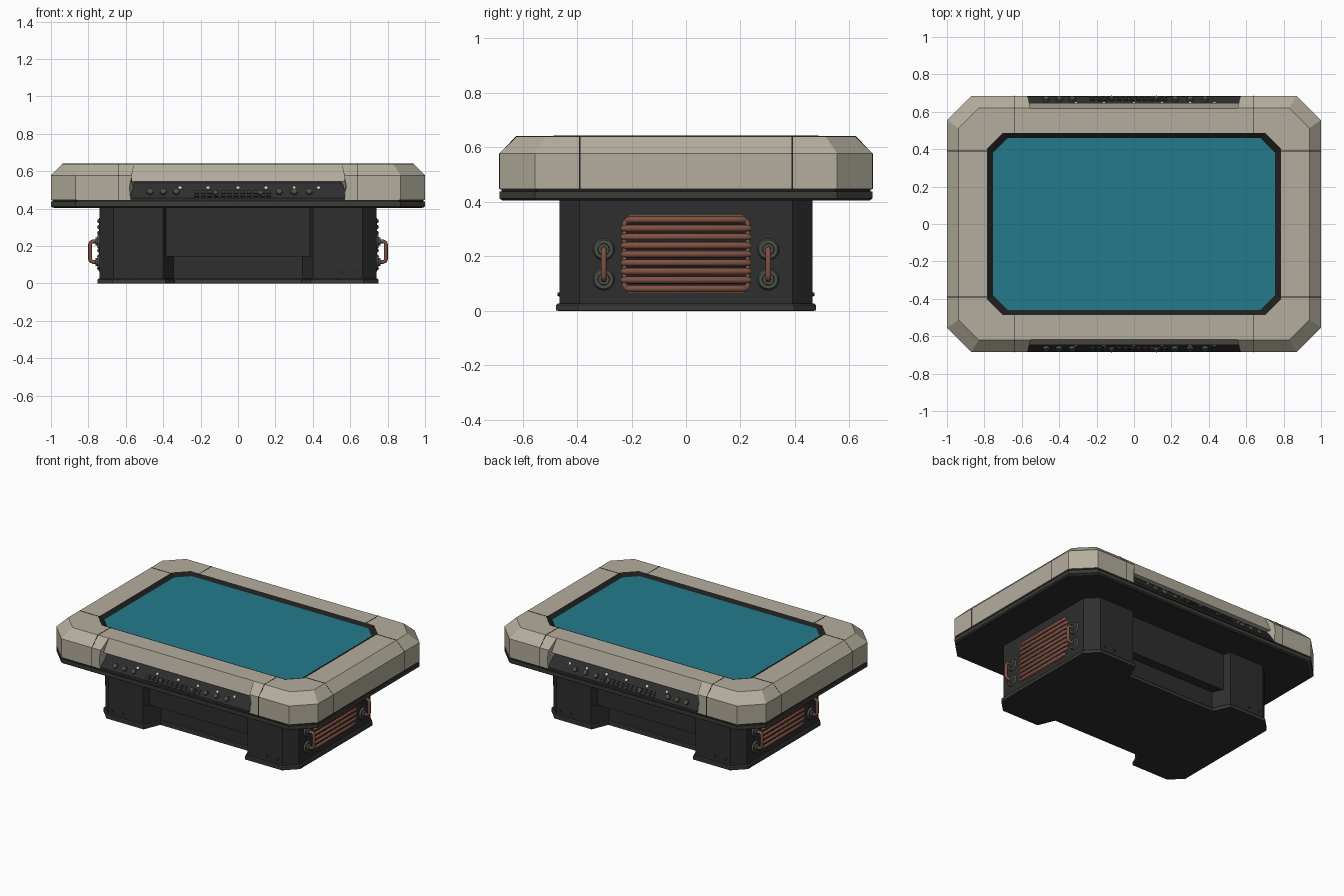
import bpy, bmesh, math
from mathutils import Vector, Matrix

if "Cube" in bpy.data.objects:
    bpy.data.objects.remove(bpy.data.objects["Cube"])


def material(name, r, g, b):
    lin = [((c / 255 + 0.055) / 1.055) ** 2.4 for c in (r, g, b)]
    m = bpy.data.materials.new(name)
    m.diffuse_color = (*lin, 1)
    m.use_nodes = True
    m.node_tree.nodes["Principled BSDF"].inputs["Base Color"].default_value = m.diffuse_color
    return m


CREAM = material("cream shell", 180, 174, 157)
TEAL = material("teal screen", 36, 122, 140)
DARK = material("dark body", 46, 46, 47)
RIM = material("grey green rim", 58, 60, 55)
BLACK = material("black gaps", 30, 30, 30)
COPPER = material("copper", 128, 82, 67)
COLLAR = material("collar grey", 76, 80, 72)
WHITE = material("white buttons", 215, 213, 203)


def finish(name, bm, mat, mirror=""):
    bmesh.ops.recalc_face_normals(bm, faces=bm.faces)
    me = bpy.data.meshes.new(name)
    bm.to_mesh(me)
    bm.free()
    ob = bpy.data.objects.new(name, me)
    bpy.context.collection.objects.link(ob)
    if mat:
        me.materials.append(mat)
    if mirror:
        mod = ob.modifiers.new("mirror", 'MIRROR')
        mod.use_axis = ["X" in mirror, "Y" in mirror, False]
        mod.use_mirror_merge = False
    return ob


def octagon(hx, hy, c, z):
    q = [(hx, hy - c), (hx - c, hy), (c - hx, hy), (-hx, hy - c)]
    return [(x, y, z) for x, y in q] + [(-x, -y, z) for x, y in q]


def loft(name, rings, mat, closed=False, mirror=""):
    """Skin rings of points; closed joins last ring to first, otherwise caps both."""
    bm = bmesh.new()
    vs = [[bm.verts.new(p) for p in r] for r in rings]
    n = len(vs[0])
    for a, b in zip(vs, vs[1:] + ([vs[0]] if closed else [])):
        for i in range(n):
            j = (i + 1) % n
            bm.faces.new((a[i], a[j], b[j], b[i]))
    if not closed:
        bm.faces.new(vs[0])
        bm.faces.new(vs[-1])
    return finish(name, bm, mat, mirror)


def add_disc(bm, pos, normal, r, depth, sides=12):
    m = Matrix.Translation(pos) @ Vector(normal).to_track_quat('Z', 'Y').to_matrix().to_4x4()
    bmesh.ops.create_cone(bm, cap_ends=True, segments=sides, radius1=r, radius2=r * 0.85,
                          depth=depth, matrix=m)


def tubes(name, paths, radius, mat):
    cu = bpy.data.curves.new(name, 'CURVE')
    cu.dimensions = '3D'
    cu.bevel_depth = radius
    cu.bevel_resolution = 2
    cu.use_fill_caps = True
    for path in paths:
        sp = cu.splines.new('POLY')
        sp.points.add(len(path) - 1)
        for p, co in zip(sp.points, path):
            p.co = (*co, 1)
    cu.materials.append(mat)
    ob = bpy.data.objects.new(name, cu)
    bpy.context.collection.objects.link(ob)


# --- table top: chamfered cream frame with a recess cut along front and back
frame = loft("top_frame", [octagon(1, .685, .13, .447), octagon(1, .685, .13, .577),
                           octagon(.938, .62, .108, .64), octagon(.785, .485, .085, .64),
                           octagon(.78, .48, .085, .447)], CREAM, closed=True)
section = [(-.8, .66), (-.612, .66), (-.646, .545), (-.59, .545), (-.59, .43), (-.8, .43)]
taper = lambda y: .60 if y < -.7 else .55 if y > -.62 else .575
cutter = loft("recess_cutter", [[(s * taper(y), y, z) for y, z in section] for s in (-1, 1)],
              None, mirror="Y")
cutter.hide_render = True
cutter.hide_viewport = False
cutter.display_type = 'WIRE'
cut = frame.modifiers.new("recess", 'BOOLEAN')
cut.operation = 'DIFFERENCE'
cut.object = cutter

# --- dark rim plate under the frame
loft("rim_gap", [octagon(.992, .677, .13, .436), octagon(.992, .677, .13, .448)], BLACK)
loft("rim_plate", [octagon(.99, .675, .13, .405), octagon(1, .685, .13, .412),
                   octagon(1, .685, .13, .437)], RIM)
loft("underside", [octagon(.985, .67, .13, .4035), octagon(.985, .67, .13, .406)], DARK)

# --- screen and its dark sloped surround
loft("screen_surround", [octagon(.786, .486, .085, .642), octagon(.752, .457, .08, .622),
                         octagon(.752, .457, .08, .60), octagon(.786, .486, .085, .60)],
     BLACK, closed=True)
loft("screen", [octagon(.755, .46, .08, .60), octagon(.755, .46, .08, .624)], TEAL)

# --- thin seams across the frame beams
for name, axis, edge, inner, at in (("long_beam_seam", 0, .685, .48, .637),
                                    ("short_beam_seam", 1, 1.0, .78, .39)):
    e = edge + .001
    prof = [(e, .447), (e, .577), (edge - .063, .6412), (inner, .6412), (inner, .447)]
    rings = [[(at + d, p, z) if axis == 0 else (p, at + d, z) for p, z in prof]
             for d in (-.002, .002)]
    loft(name, rings, BLACK, mirror="XY")

# --- sloped control panels in the recesses
loft("control_panel", [[(s * w, y, z) for w, y, z in
                        ((.585, -.682, .445), (.585, -.682, .458), (.56, -.63, .532),
                         (.55, -.60, .546), (.55, -.59, .445))] for s in (-1, 1)],
     DARK, mirror="Y")
A, B = Vector((0, -.682, .458)), Vector((0, -.63, .532))
NORMAL = Vector((0, -.074, .052)).normalized()


def on_panel(x, t):
    return A.lerp(B, t) + Vector((x, 0, 0))


knobs, keys, lamps = bmesh.new(), bmesh.new(), bmesh.new()
for x in (-.47, -.40, -.33, .22, .30, .38):
    add_disc(knobs, on_panel(x, .38), NORMAL, .019, .03)
for x in (-.12, .12):
    add_disc(knobs, on_panel(x, .3), NORMAL, .015, .03)
rot = NORMAL.to_track_quat('Z', 'X').to_matrix().to_4x4()
for i in range(12):
    for t in (.15, .38):
        m = Matrix.Translation(on_panel(-.22 + i * .035, t)) @ rot
        bmesh.ops.create_cube(keys, size=1, matrix=m @ Matrix.Diagonal((.014, .024, .016, 1)))
for x in (-.31, -.16, 0, .15, .30, .43):
    add_disc(lamps, on_panel(x, .68), NORMAL, .010, .012, 8)
finish("control_knobs", knobs, COLLAR, "Y")
finish("control_keys", keys, RIM, "Y")
finish("control_lamps", lamps, WHITE, "Y")


# --- pedestal: chamfered block with knee recess front and back
def plan(z, notch_x, notch_y, grow=0.0):
    q = [(notch_x, notch_y - grow), (.40 - grow, -.465 - grow),
         (.665 + grow / 2, -.465 - grow), (.74 + grow, -.39 - grow / 2)]
    half = q + [(x, -y) for x, y in reversed(q)]
    return [(x, y, z) for x, y in half] + [(-x, -y, z) for x, y in half]


loft("pedestal_upper", [plan(.145, .385, -.415), plan(.41, .385, -.415)], DARK)
loft("pedestal_lower", [plan(.02, .345, -.35), plan(.147, .345, -.35)], DARK)
loft("foot_plate", [plan(0, .34, -.35, .012), plan(.02, .34, -.35, .012),
                    plan(.026, .34, -.35, .006)], RIM)
loft("foot_underside", [plan(-.0005, .34, -.35, .004), plan(.004, .34, -.35, .004)], DARK)

bolts = bmesh.new()
for p in ((.55, .06), (.63, .06)):
    add_disc(bolts, (p[0], -.466, p[1]), (0, -1, 0), .008, .012, 8)
finish("pedestal_bolts", bolts, RIM, "XY")

# --- end grilles: dark backing with copper rods
def grille_outline(x):
    return [(x, y, z + .2075) for y, z, _ in octagon(.232, .143, .025, 0)]


loft("grille_backing", [grille_outline(.73), grille_outline(.742)], COPPER, mirror="X")
rods = []
for s in (-1, 1):
    for i in range(9):
        z = .081 + i * .0316
        w = .215 if i in (0, 8) else .232
        rods.append([(s * .733, -w, z), (s * .741, -w + .015, z),
                     (s * .741, w - .015, z), (s * .733, w, z)])
tubes("grille_rods", rods, .0125, COPPER)
gaps = bmesh.new()
for i in range(8):
    m = Matrix.Translation((.741, 0, .0968 + i * .0316)) @ Matrix.Diagonal((.006, .44, .006, 1))
    bmesh.ops.create_cube(gaps, size=1, matrix=m)
finish("grille_gaps", gaps, BLACK, "X")

# --- copper grab handles with round collars
handles, collars = [], bmesh.new()
for y in (-.302, .302):
    for z in (.115, .225):
        add_disc(collars, (.745, y, z), (1, 0, 0), .041, .012, 16)
        add_disc(collars, (.753, y, z), (1, 0, 0), .024, .018, 12)
    for s in (-1, 1):
        handles.append([(s * x, y, z) for x, z in
                        ((.74, .225), (.775, .225), (.787, .22), (.791, .208),
                         (.791, .132), (.787, .12), (.775, .115), (.74, .115))])
finish("handle_collars", collars, COLLAR, "X")
tubes("grab_handles", handles, .0105, COPPER)
